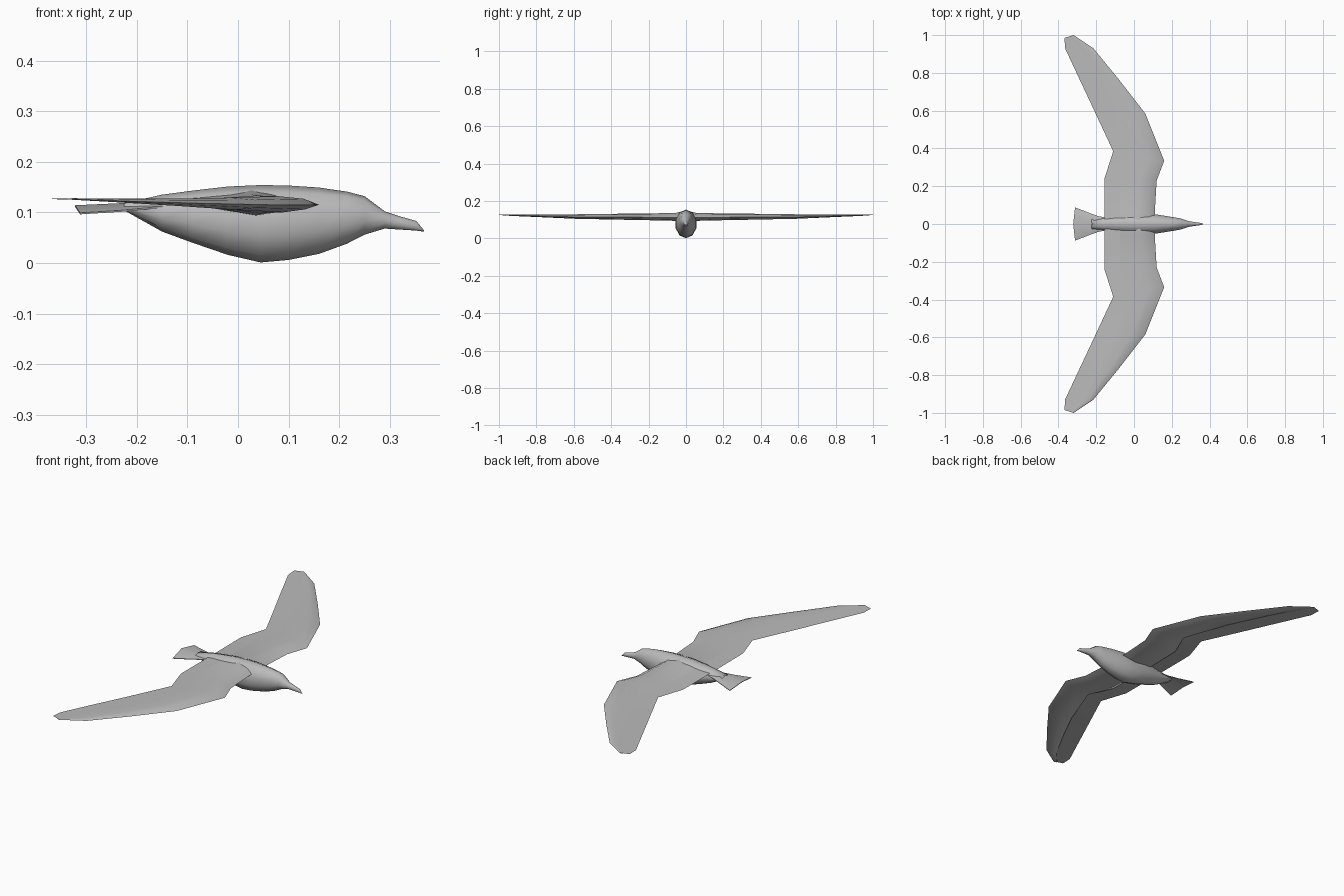
import bpy
import bmesh
import math
from mathutils import Vector

if "Cube" in bpy.data.objects:
    bpy.data.objects.remove(bpy.data.objects["Cube"], do_unlink=True)

# Single plumage colour
grey = bpy.data.materials.new("plumage grey")
grey.use_nodes = True
COLOUR = (0.5, 0.5, 0.5, 1.0)
grey.diffuse_color = COLOUR
grey.node_tree.nodes["Principled BSDF"].inputs["Base Color"].default_value = COLOUR


def loft(name, rings, smooth_angle, closed=True):
    """Skin equal-length rings into a solid, or open rows into a sheet."""
    bm = bmesh.new()
    rows = [[bm.verts.new(p) for p in ring] for ring in rings]
    n = len(rows[0])
    for a, b in zip(rows, rows[1:]):
        for i in range(n if closed else n - 1):
            j = (i + 1) % n
            bm.faces.new((a[i], a[j], b[j], b[i]))
    if closed:
        bm.faces.new(rows[0])
        bm.faces.new(rows[-1])
        bmesh.ops.recalc_face_normals(bm, faces=bm.faces)
    mesh = bpy.data.meshes.new(name)
    bm.to_mesh(mesh)
    bm.free()
    mesh.materials.append(grey)
    obj = bpy.data.objects.new(name, mesh)
    bpy.context.collection.objects.link(obj)
    bpy.ops.object.select_all(action='DESELECT')
    obj.select_set(True)
    bpy.context.view_layer.objects.active = obj
    bpy.ops.object.shade_smooth_by_angle(angle=math.radians(smooth_angle))


def oval(x, low, high, half_width, sides=10):
    """Upright oval section across x."""
    mid, r = (low + high) / 2, (high - low) / 2
    angles = [2 * math.pi * i / sides for i in range(sides)]
    return [(x, half_width * math.sin(a), mid + r * math.cos(a)) for a in angles]


# Body, head and hooked beak: x, bottom, top, half width
body = [
    (-0.225, 0.104, 0.118, 0.026),
    (-0.15, 0.062, 0.135, 0.036),
    (-0.09, 0.040, 0.143, 0.048),
    (-0.02, 0.016, 0.151, 0.056),
    (0.045, 0.001, 0.154, 0.058),
    (0.10, 0.006, 0.153, 0.056),
    (0.16, 0.018, 0.149, 0.046),
    (0.215, 0.038, 0.141, 0.037),
    (0.25, 0.056, 0.132, 0.030),
    (0.29, 0.068, 0.102, 0.016),
    (0.32, 0.066, 0.092, 0.011),
    (0.352, 0.064, 0.083, 0.006),
    (0.367, 0.062, 0.065, 0.001),
]
loft("body", [oval(*s) for s in body], 80)

# Wing ribs: leading point, trailing point, top, bottom, chord share of the thick part
ribs = [
    ((0.11, 0.0, 0.112), (-0.155, 0.0, 0.122), 0.149, 0.094, 0.70),
    ((0.11, 0.06, 0.112), (-0.155, 0.05, 0.120), 0.136, 0.094, 0.70),
    ((0.12, 0.23, 0.113), (-0.155, 0.245, 0.121), 0.133, 0.098, 0.70),
    ((0.16, 0.335, 0.115), (-0.11, 0.385, 0.122), 0.132, 0.100, 0.66),
    ((0.06, 0.585, 0.115), (-0.215, 0.61, 0.123), 0.129, 0.105, 0.60),
    ((-0.08, 0.765, 0.118), (-0.295, 0.78, 0.125), 0.127, 0.113, 0.52),
    ((-0.215, 0.93, 0.122), (-0.365, 0.93, 0.126), 0.127, 0.120, 0.42),
    ((-0.32, 1.0, 0.126), (-0.368, 0.985, 0.127), 0.128, 0.125, 0.35),
]


def wing_section(lead, trail, top, bottom, share):
    """Thick front section, and the row of the thin feather sheet behind it."""
    lead, trail = Vector(lead), Vector(trail)

    def at(t, z):
        p = lead.lerp(trail, t * share)
        return (p.x, p.y, z)

    aft = at(1.0, 0.4 * top + 0.6 * trail.z)
    thick = [tuple(lead), at(0.17, 0.3 * lead.z + 0.7 * top), at(0.45, top), aft,
             at(0.97, 0.3 * bottom + 0.7 * trail.z - 0.001), at(0.4, bottom),
             at(0.15, 0.4 * lead.z + 0.6 * bottom)]
    return thick, [tuple(trail), aft]


def both_sides(rows):
    """Continue the left rows across the middle to the right side."""
    return [[(x, -y, z) for x, y, z in row] for row in rows[:0:-1]] + rows


thick_rows, sheet_rows = zip(*[wing_section(*r) for r in ribs])
loft("wings", both_sides(list(thick_rows)), 65)
loft("flight_feathers", both_sides(list(sheet_rows)), 65, closed=False)

# Tail fan: centre x, edge x, half width, ridge height, edge height
tail = [
    (-0.13, -0.13, 0.030, 0.124, 0.114),
    (-0.19, -0.19, 0.042, 0.122, 0.108),
    (-0.235, -0.232, 0.057, 0.118, 0.104),
    (-0.322, -0.312, 0.088, 0.114, 0.099),
]
THICK = 0.003
fan = []
for xc, xe, w, zc, ze in tail:
    top = [(xe, -w, ze), (xc, 0, zc), (xe, w, ze)]
    fan.append(top + [(x, y, z - THICK) for x, y, z in reversed(top)])
loft("tail", fan, 40)
